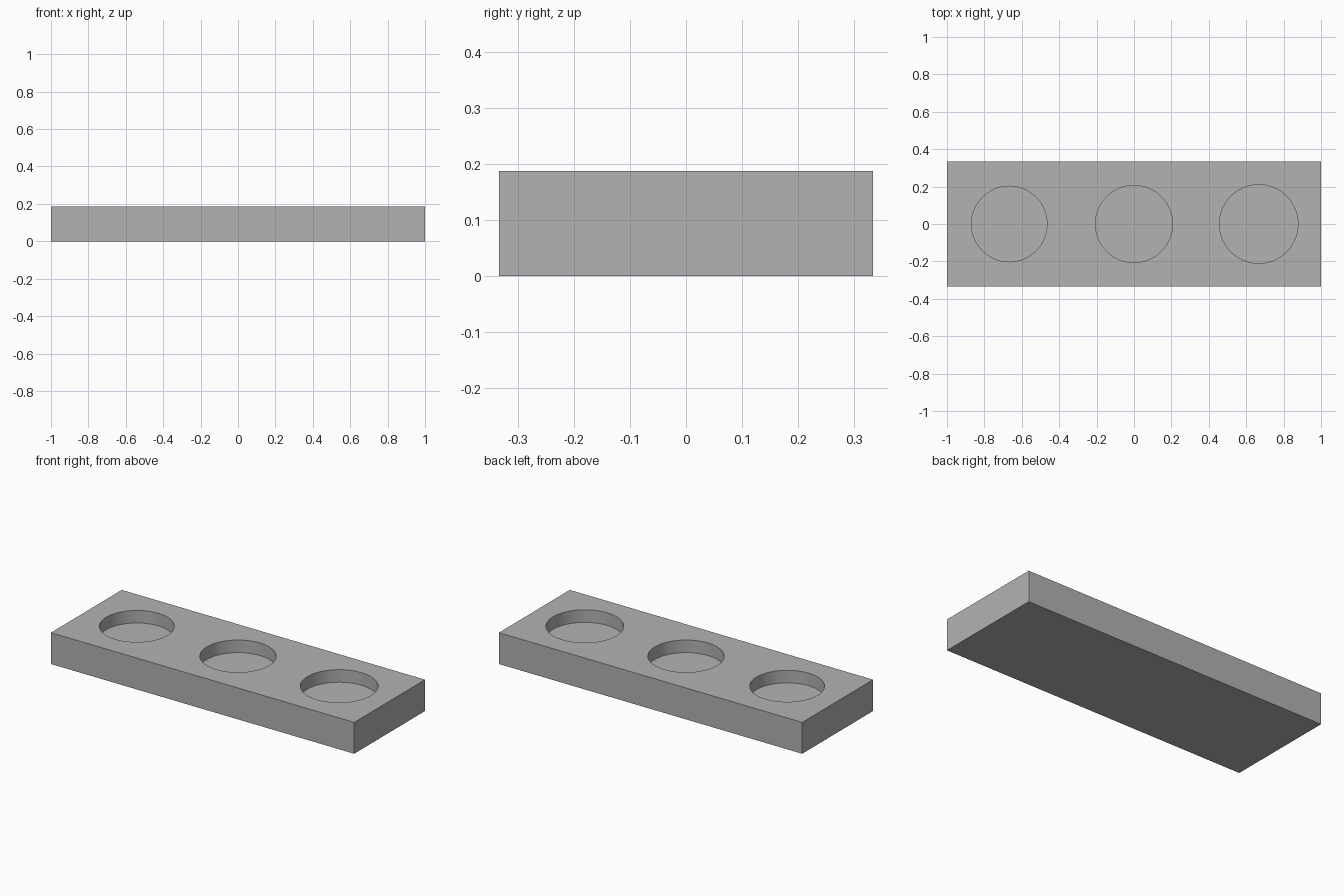
import bpy
import math

LENGTH, WIDTH, HEIGHT = 2.0, 0.667, 0.187
POCKET_DEPTH = 0.075
SPACING = 0.667
RADII = (0.202, 0.206, 0.21)

default = bpy.data.objects.get("Cube")
if default:
    bpy.data.objects.remove(default, do_unlink=True)

# Single plain grey
grey = bpy.data.materials.new("plain_grey")
grey.use_nodes = True
colour = (0.448, 0.448, 0.448, 1)
grey.diffuse_color = colour
grey.node_tree.nodes["Principled BSDF"].inputs["Base Color"].default_value = colour

# Rectangular block
bpy.ops.mesh.primitive_cube_add(size=1, location=(0, 0, HEIGHT / 2))
block = bpy.context.object
block.name = "pocket_block"
block.scale = (LENGTH, WIDTH, HEIGHT)
bpy.ops.object.transform_apply(location=True, rotation=False, scale=True)
block.data.materials.append(grey)


def cut_pocket(x, radius):
    """Sink a round flat-bottomed pocket into the top of the block."""
    floor = HEIGHT - POCKET_DEPTH
    bpy.ops.mesh.primitive_cylinder_add(
        vertices=96, radius=radius, depth=2 * POCKET_DEPTH,
        location=(x, 0, floor + POCKET_DEPTH))
    cutter = bpy.context.object
    cutter.name = "pocket_cutter"
    cutter.hide_render = True
    cutter.data.materials.append(grey)

    mod = block.modifiers.new("pocket", "BOOLEAN")
    mod.operation = "DIFFERENCE"
    mod.solver = "EXACT"
    mod.object = cutter
    bpy.context.view_layer.objects.active = block
    bpy.ops.object.modifier_apply(modifier=mod.name)
    bpy.data.objects.remove(cutter, do_unlink=True)


# Row of three pockets, growing slightly from right to left
for i, radius in enumerate(RADII):
    cut_pocket((i - 1) * SPACING, radius)

# Smooth pocket walls, sharp rims and corners
bpy.ops.object.select_all(action="DESELECT")
block.select_set(True)
bpy.context.view_layer.objects.active = block
bpy.ops.object.shade_smooth_by_angle(angle=math.radians(30))
